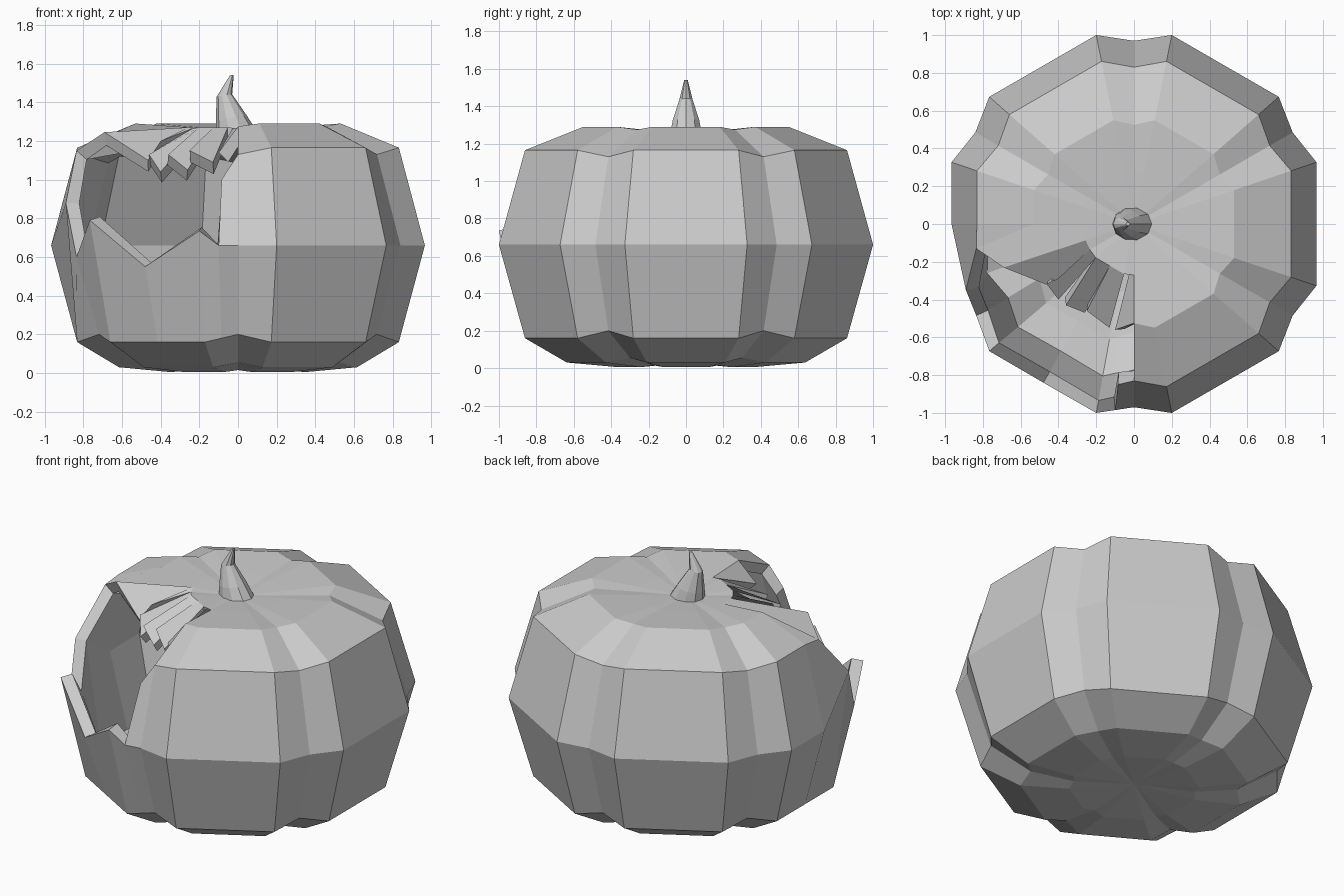
import bpy, bmesh, math
from mathutils import Vector

cube = bpy.data.objects.get("Cube")
if cube:
    bpy.data.objects.remove(cube, do_unlink=True)

grey = bpy.data.materials.new("plain_grey")
grey.use_nodes = True
grey.diffuse_color = (0.6, 0.6, 0.6, 1)
grey.node_tree.nodes["Principled BSDF"].inputs["Base Color"].default_value = (0.6, 0.6, 0.6, 1)


def make_object(name, bm):
    bmesh.ops.remove_doubles(bm, verts=bm.verts, dist=0.0005)
    mesh = bpy.data.meshes.new(name)
    bm.to_mesh(mesh)
    bm.free()
    mesh.materials.append(grey)
    obj = bpy.data.objects.new(name, mesh)
    bpy.context.collection.objects.link(obj)
    return obj


# Lobed profile from bottom to top: ridge radius, ridge z, valley radius, valley z
PROFILE = [(0, .03, 0, .03), (.37, .005, .35, .015), (.65, .03, .6, .055),
           (.878, .16, .83, .2), (1.02, .66, .97, .66), (.878, 1.165, .83, 1.13),
           (.56, 1.29, .525, 1.275), (.27, 1.27, .27, 1.265), (0, 1.25, 0, 1.25)]
MID, SHOULDER, CROWN, COLLAR = 4, 5, 6, 7


def corner(i, level):
    lobe, part = divmod(i, 3)
    angle = math.radians(-90 + 60 * lobe + (0, 11.3, 48.7)[part])
    rr, rz, vr, vz = PROFILE[level]
    r, z = (rr, rz) if part else (vr, vz)
    return Vector((r * math.cos(angle), r * math.sin(angle), z))


def point(i, level):
    low = int(i)
    return corner(low, level).lerp(corner(low + 1, level), i - low)


# Torn edge of the side wall, replacing points of the widest ring
TORN = {14: (-.89, -.35, .88), 15: (-.835, -.485, .6), 16: (-.766, -.673, .79),
        16.5: (-.48, -.84, .55), 17: (-.2, -1, .735)}


def shell_point(i, level):
    if level == MID and i in TORN:
        return Vector(TORN[i])
    return point(i, level)


bm = bmesh.new()


def face(points):
    kept = []
    for p in points:
        p = Vector(p)
        if all((p - q).length > .0005 for q in kept):
            kept.append(p)
    bm.faces.new([bm.verts.new(p) for p in kept])


# Shell, leaving the broken opening out
columns = sorted(list(range(19)) + [13.5, 16.5, 17.5])
for a, b in zip(columns, columns[1:]):
    for level in range(len(PROFILE) - 1):
        if a >= 13.5 and MID <= level < COLLAR:
            continue
        face([shell_point(a, level), shell_point(b, level),
              shell_point(b, level + 1), shell_point(a, level + 1)])

# Wall pieces beside the opening
left_tip = (-.835, -.13, 1.15)
ledge = (-.69, -.23, 1.245)
face([point(13.5, MID), TORN[14], left_tip, point(13.5, SHOULDER)])
face([point(13.5, SHOULDER), left_tip, point(13.5, CROWN)])
face([point(17.5, MID), point(18, MID), point(18, SHOULDER), (-.085, -.85, 1.0)])

# Torn shards hanging from the collar: column span, then outer points
SHARDS = [(13.5, 14, [point(13.5, CROWN), left_tip, ledge]),
          (14, 15, [ledge, (-.465, -.32, 1.1), (-.4, -.29, 1.2)]),
          (15, 16, [(-.46, -.32, 1.13), (-.4, -.4, 1.04)]),
          (16, 16.5, [(-.36, -.43, 1.13), (-.26, -.47, 1.05)]),
          (16.5, 17, [(-.25, -.46, 1.15), (-.13, -.55, 1.09)]),
          (17.5, 18, [(-.1, -.56, 1.14), point(18, CROWN)])]
for a, b, outer in SHARDS:
    face(outer + [point(b, COLLAR), point(a, COLLAR)])

shell = make_object("pumpkin_shell", bm)
wall = shell.modifiers.new("wall_thickness", "SOLIDIFY")
wall.thickness = .07
wall.offset = -1

# Bent stem: centre x, z, radius x, radius y
bm = bmesh.new()
rings = []
for x, z, rx, ry in [(-.01, 1.24, .105, .09), (-.035, 1.32, .08, .075),
                     (-.07, 1.435, .04, .037), (-.032, 1.54, .01, .01)]:
    ring = []
    for k in range(10):
        t = math.tau * k / 10
        tilt = .15 * rx * math.cos(t)
        ring.append(bm.verts.new((x + rx * math.cos(t), ry * math.sin(t), z + tilt)))
    rings.append(ring)
for low, high in zip(rings, rings[1:]):
    for k in range(10):
        n = (k + 1) % 10
        bm.faces.new((low[k], low[n], high[n], high[k]))
bm.faces.new(rings[-1])
bm.faces.new(rings[0][::-1])
make_object("stem", bm)
